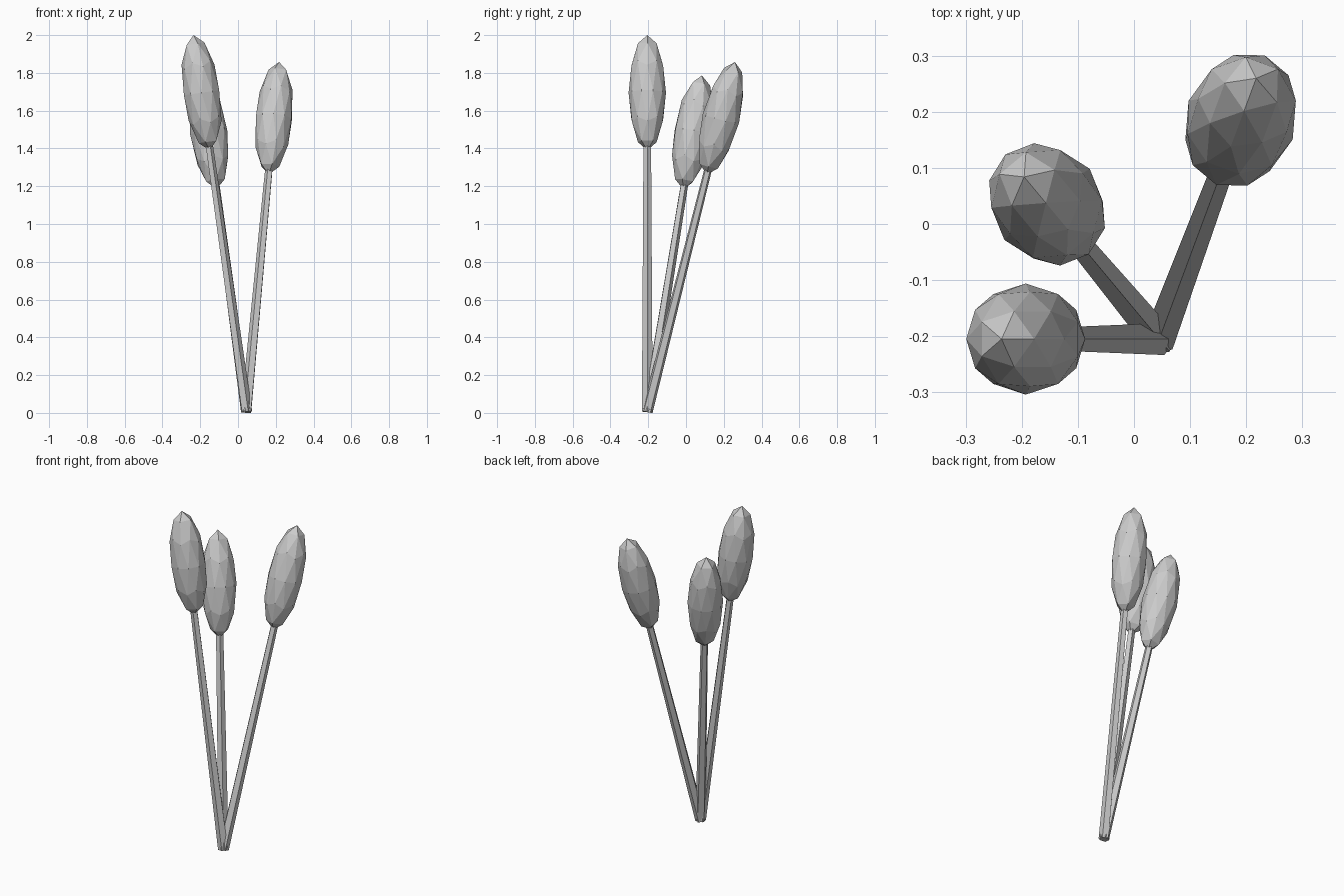
import bpy
import math
from mathutils import Matrix, Vector

cube = bpy.data.objects.get("Cube")
if cube:
    bpy.data.objects.remove(cube, do_unlink=True)

# One plain grey for everything
grey = bpy.data.materials.new("plain_grey")
grey.use_nodes = True
grey.diffuse_color = (0.6, 0.6, 0.6, 1)
grey.node_tree.nodes["Principled BSDF"].inputs["Base Color"].default_value = (0.6, 0.6, 0.6, 1)

BASE = Vector((0.045, -0.205, 0.007))
HEAD_RADIUS = 0.099
HEAD_HALF_LENGTH = 0.308


def finish(name, matrix):
    obj = bpy.context.object
    obj.name = name
    obj.data.transform(matrix)
    obj.data.materials.append(grey)
    return obj


def reed(name, centre):
    """A tapered five-sided stem with a faceted, stretched seed head."""
    axis = Vector(centre) - BASE
    tilt = math.atan2(axis.xy.length, axis.z)
    azimuth = math.atan2(axis.y, axis.x)
    pose = (Matrix.Translation(BASE)
            @ Matrix.Rotation(azimuth - math.pi, 4, 'Z')
            @ Matrix.Rotation(-tilt, 4, 'Y'))

    # Stem, with one ridge facing the inside of the bunch
    length = axis.length - HEAD_HALF_LENGTH * 0.8
    bpy.ops.mesh.primitive_cone_add(vertices=5, radius1=0.03, radius2=0.021, depth=length)
    finish(name + "_stem", pose @ Matrix.Translation((0, 0, length / 2))
           @ Matrix.Rotation(-math.pi / 2, 4, 'Z'))

    # Seed head
    bpy.ops.mesh.primitive_ico_sphere_add(subdivisions=2, radius=1)
    finish(name + "_seed_head", pose @ Matrix.Translation((0, 0, axis.length))
           @ Matrix.Diagonal((HEAD_RADIUS, HEAD_RADIUS, HEAD_HALF_LENGTH, 1)))


reed("tall_reed", (-0.193, -0.205, 1.695))
reed("short_reed", (-0.155, 0.035, 1.485))
reed("leaning_reed", (0.19, 0.185, 1.56))
